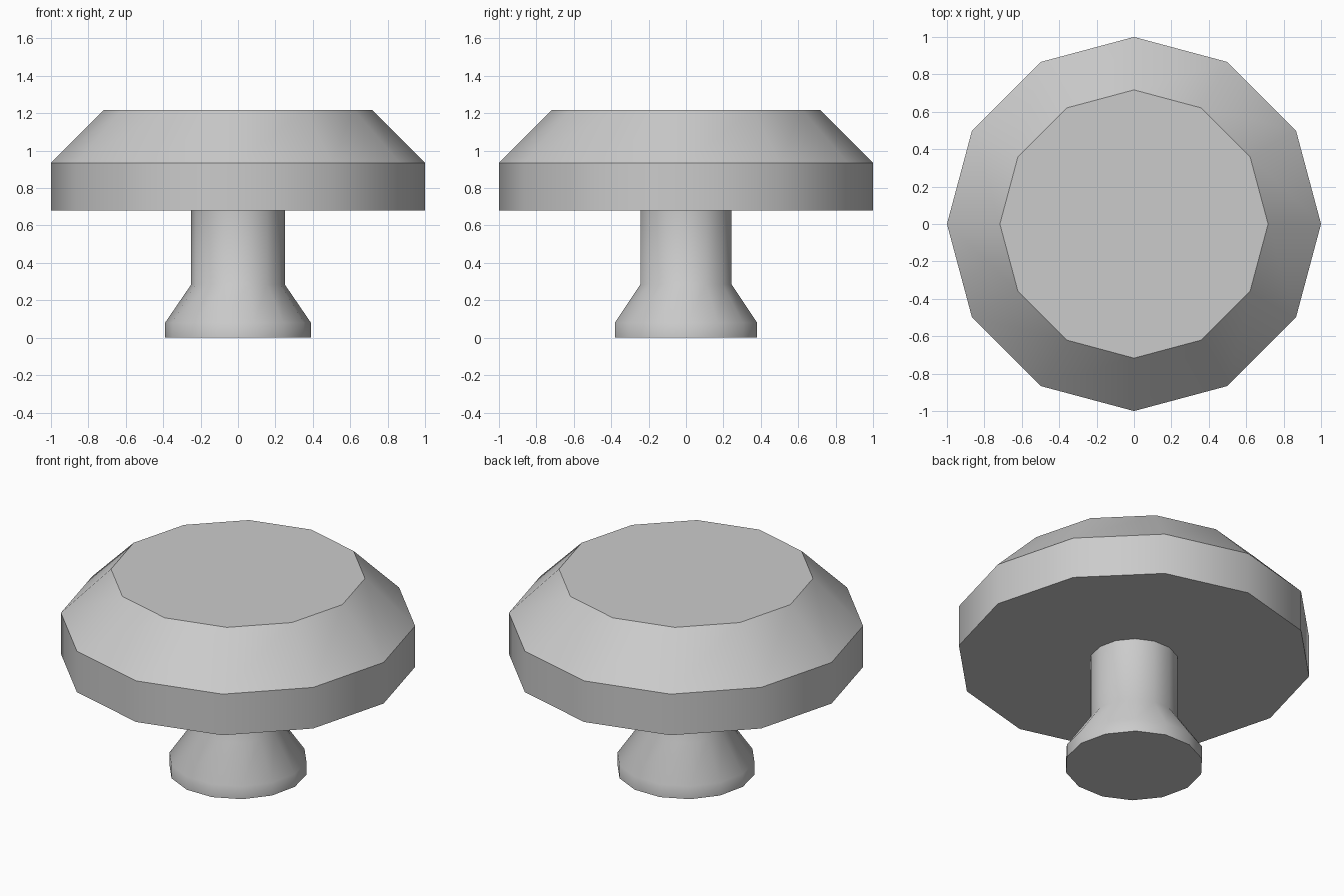
import bpy, bmesh
from math import cos, sin, pi, radians

if "Cube" in bpy.data.objects:
    bpy.data.objects.remove(bpy.data.objects["Cube"])


def lathe(name, profile, sides, close_top=True):
    """Turn an (r, z) profile, listed bottom to top, around the z axis."""
    bm = bmesh.new()
    rings = [[bm.verts.new((r * cos(2 * pi * i / sides), r * sin(2 * pi * i / sides), z))
              for i in range(sides)] for r, z in profile]
    for low, high in zip(rings, rings[1:]):
        for i in range(sides):
            j = (i + 1) % sides
            bm.faces.new((low[i], low[j], high[j], high[i]))
    bm.faces.new(rings[0][::-1])
    if close_top:
        bm.faces.new(rings[-1])
    mesh = bpy.data.meshes.new(name)
    bm.to_mesh(mesh)
    bm.free()
    obj = bpy.data.objects.new(name, mesh)
    bpy.context.collection.objects.link(obj)
    bpy.ops.object.select_all(action='DESELECT')
    bpy.context.view_layer.objects.active = obj
    obj.select_set(True)
    bpy.ops.object.shade_smooth_by_angle(angle=radians(38))
    return obj


# Wide twelve-sided head with a sloped shoulder
lathe("head", [(1.0, 0.68), (1.0, 0.935), (0.717, 1.218)], 12)

# Stem flaring out to a foot; its top meets the underside of the head
lathe("stem", [(0.39, 0.0), (0.39, 0.08), (0.25, 0.285), (0.25, 0.68)], 14, close_top=False)
